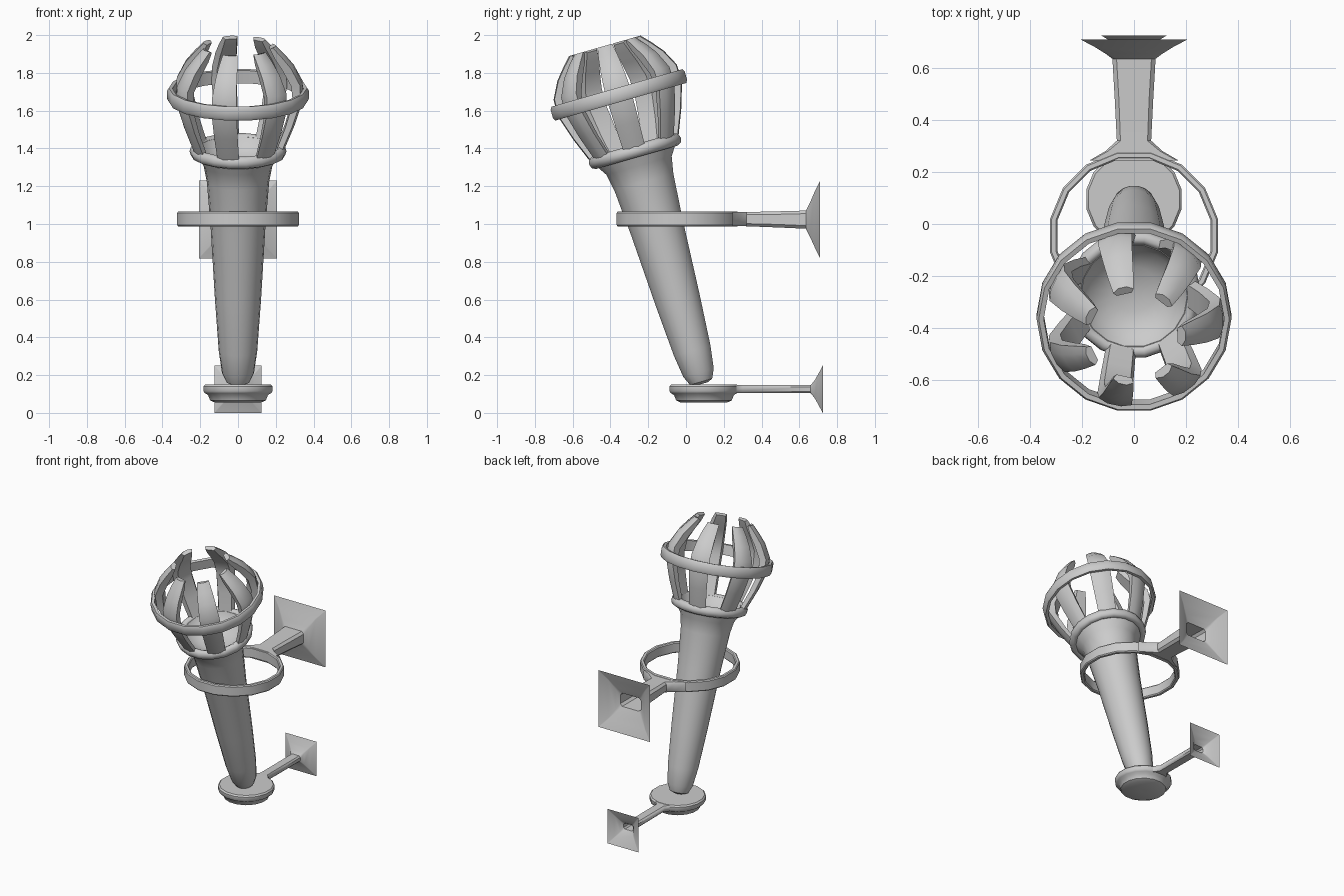
import bpy, bmesh
from math import sin, cos, pi, radians
from mathutils import Matrix

if "Cube" in bpy.data.objects:
    bpy.data.objects.remove(bpy.data.objects["Cube"])

# Leaning torch axis: origin at the handle foot, local z runs up the torch
TORCH = Matrix.Translation((0, 0.08, 0.165)) @ Matrix.Rotation(radians(16), 4, 'X')


def finish(name, bm, matrix=Matrix(), angle=40):
    bmesh.ops.recalc_face_normals(bm, faces=bm.faces[:])
    mesh = bpy.data.meshes.new(name)
    bm.to_mesh(mesh)
    bm.free()
    mesh.transform(matrix)
    ob = bpy.data.objects.new(name, mesh)
    bpy.context.collection.objects.link(ob)
    bpy.ops.object.select_all(action='DESELECT')
    ob.select_set(True)
    bpy.context.view_layer.objects.active = ob
    bpy.ops.object.shade_smooth_by_angle(angle=radians(angle))
    return ob


def loft(bm, sections, cap_start=True, cap_end=True, closed=False):
    """Bridge a row of equal-length point loops."""
    loops = [[bm.verts.new(p) for p in s] for s in sections]
    n = len(loops[0])
    pairs = list(zip(loops, loops[1:]))
    if closed:
        pairs.append((loops[-1], loops[0]))
    for a, b in pairs:
        for i in range(n):
            j = (i + 1) % n
            bm.faces.new((a[i], a[j], b[j], b[i]))
    if cap_start and not closed:
        bm.faces.new(loops[0])
    if cap_end and not closed:
        bm.faces.new(loops[-1])


def lathe(name, profile, sides, matrix=Matrix(), closed=False, offset=0.0, angle=40):
    bm = bmesh.new()
    loft(bm, [[(r * cos(2 * pi * (k + offset) / sides),
                r * sin(2 * pi * (k + offset) / sides), z) for k in range(sides)]
              for r, z in profile], closed=closed)
    return finish(name, bm, matrix, angle)


def bracket_arm(name, sections):
    """Arm along +y flaring to a square wall plate that is open at the back."""
    bm = bmesh.new()
    loops = []
    for y, w, lo, hi, c in sections:   # c = corner cut
        loops.append([(-w + c, y, lo), (w - c, y, lo), (w, y, lo + c), (w, y, hi - c),
                      (w - c, y, hi), (-w + c, y, hi), (-w, y, hi - c), (-w, y, lo + c)])
    loft(bm, loops, cap_start=False, cap_end=False)
    return finish(name, bm)


# Handle with rounded foot, flaring into a hollow bowl
lathe("handle", [(0.035, -0.012), (0.062, 0.0), (0.085, 0.05), (0.102, 0.17), (0.122, 0.45),
                 (0.145, 0.85), (0.165, 1.10), (0.182, 1.19), (0.225, 1.255), (0.235, 1.29),
                 (0.205, 1.29), (0.17, 1.235), (0.09, 1.20), (0.01, 1.195)], 18, TORCH)

# Rounded rim at the basket base
lathe("basket_rim", [(0.229 + 0.028 * cos(a * pi / 4), 1.27 + 0.034 * sin(a * pi / 4))
                     for a in range(8)], 18, TORCH, closed=True, angle=60)

# Upper hoop around the slats
lathe("basket_hoop", [(0.347, 1.545), (0.366, 1.542), (0.375, 1.557), (0.375, 1.603),
                      (0.366, 1.618), (0.347, 1.615)], 18, TORCH, closed=True)

# Seven slats that bow out, then curl inward at the tip
slat_path = [  # height, outer radius, half width, thickness
    (1.26, 0.235, 0.058, 0.045), (1.42, 0.300, 0.064, 0.050), (1.56, 0.345, 0.068, 0.055),
    (1.65, 0.342, 0.066, 0.060), (1.74, 0.295, 0.058, 0.062), (1.80, 0.245, 0.050, 0.052),
    (1.85, 0.198, 0.040, 0.030)]
for k in range(7):
    bm = bmesh.new()
    loft(bm, [[(r - 0.014, -w, s), (r, -w * 0.4, s), (r, w * 0.4, s), (r - 0.014, w, s),
               (r - t, w * 0.75, s - 0.01), (r - t, -w * 0.75, s - 0.01)]
              for s, r, w, t in slat_path])
    finish(f"slat_{k + 1}", bm, TORCH @ Matrix.Rotation(2 * pi * k / 7, 4, 'Z'), 50)

# Horizontal support ring and its wall bracket
lathe("support_ring", [(0.300, 0.995), (0.306, 0.988), (0.323, 0.988), (0.329, 0.995),
                       (0.329, 1.058), (0.323, 1.065), (0.306, 1.065), (0.300, 1.058)],
      16, Matrix.Translation((0, -0.045, 0)), closed=True, offset=0.5)
bracket_arm("upper_bracket", [
    (0.245, 0.170, 0.990, 1.063, 0.008), (0.280, 0.110, 0.990, 1.063, 0.010),
    (0.320, 0.066, 0.988, 1.063, 0.014), (0.480, 0.074, 0.982, 1.067, 0.016),
    (0.635, 0.083, 0.975, 1.071, 0.016), (0.655, 0.110, 0.935, 1.110, 0.010),
    (0.680, 0.150, 0.880, 1.168, 0.005), (0.710, 0.207, 0.818, 1.230, 0.001)])

# Foot dish and its wall bracket
lathe("foot_dish", [(0.02, 0.054), (0.125, 0.055), (0.150, 0.066), (0.162, 0.095), (0.178, 0.104),
                    (0.187, 0.115), (0.187, 0.140), (0.178, 0.150), (0.02, 0.150)],
      16, Matrix.Translation((0, 0.095, 0)), offset=0.5)
bracket_arm("lower_bracket", [
    (0.225, 0.115, 0.105, 0.149, 0.006), (0.255, 0.070, 0.105, 0.149, 0.008),
    (0.300, 0.038, 0.106, 0.147, 0.010), (0.660, 0.038, 0.104, 0.147, 0.010),
    (0.680, 0.055, 0.080, 0.170, 0.006), (0.700, 0.085, 0.045, 0.205, 0.004),
    (0.724, 0.125, 0.000, 0.250, 0.001)])
